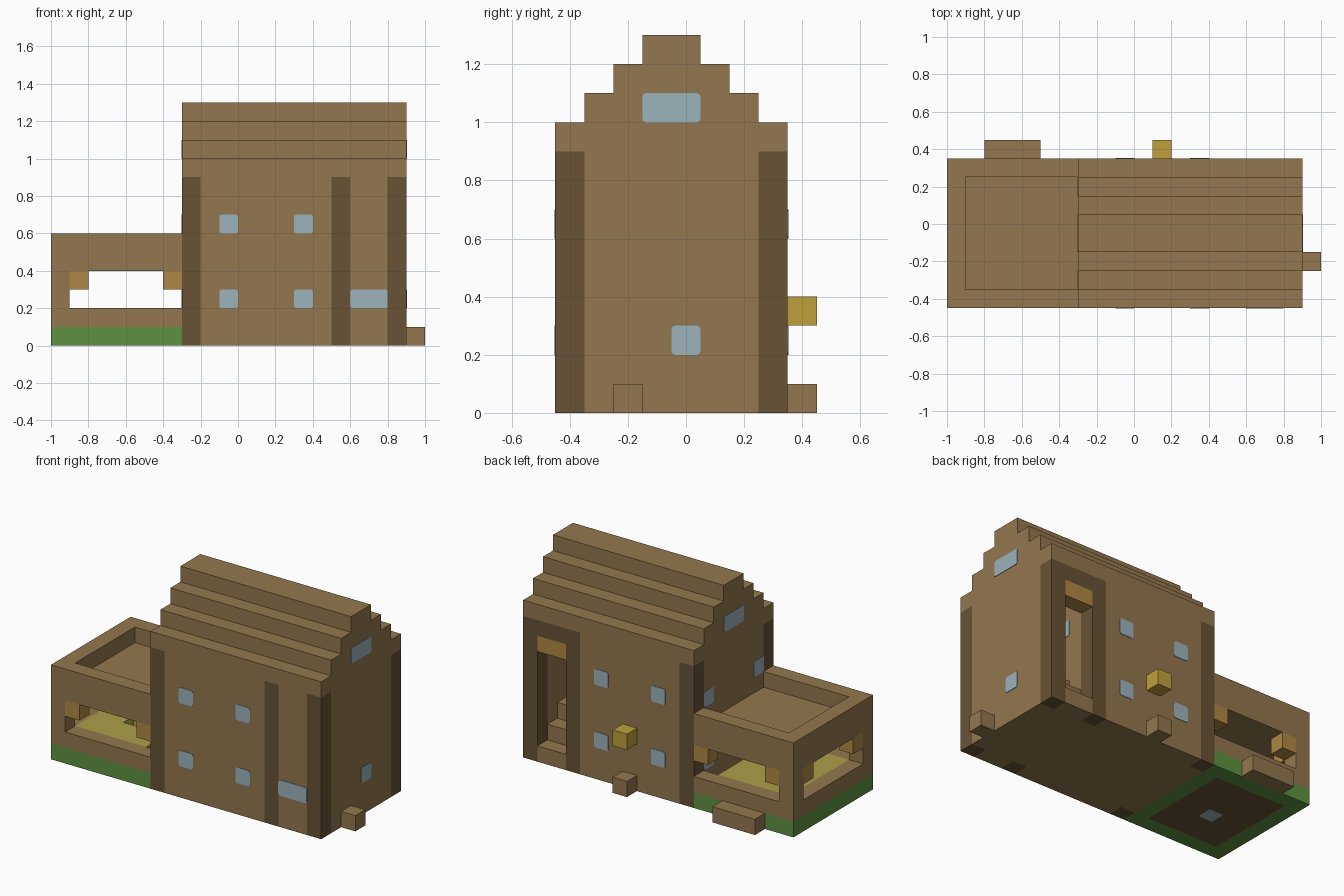
import bpy, bmesh
from mathutils import Vector

if "Cube" in bpy.data.objects:
    bpy.data.objects.remove(bpy.data.objects["Cube"])


def material(name, r, g, b):
    def linear(c):
        c /= 255
        return c / 12.92 if c <= 0.04045 else ((c + 0.055) / 1.055) ** 2.4
    m = bpy.data.materials.new(name)
    color = (linear(r), linear(g), linear(b), 1)
    m.use_nodes = True
    m.node_tree.nodes["Principled BSDF"].inputs["Base Color"].default_value = color
    m.diffuse_color = color
    return m


PLANK = material("plank brown", 147, 119, 78)
LOG = material("dark log", 104, 82, 53)
GLASS = material("pale blue", 156, 179, 187)
GRASS = material("grass green", 94, 145, 64)
TRIM = material("orange wood", 175, 135, 68)
GOLD = material("lamp gold", 191, 160, 60)
CROP = material("crop yellow", 172, 158, 72)


def add_box(bm, box):
    x0, x1, y0, y1, z0, z1 = box
    verts = bmesh.ops.create_cube(bm, size=1)["verts"]
    for v in verts:
        v.co = Vector((x1 if v.co.x > 0 else x0,
                       y1 if v.co.y > 0 else y0,
                       z1 if v.co.z > 0 else z0))


def finish(name, bm, mat):
    mesh = bpy.data.meshes.new(name)
    bm.to_mesh(mesh)
    bm.free()
    mesh.materials.append(mat)
    obj = bpy.data.objects.new(name, mesh)
    bpy.context.collection.objects.link(obj)
    return obj


def blocks(name, mat, *boxes):
    bm = bmesh.new()
    for box in boxes:
        add_box(bm, box)
    return finish(name, bm, mat)


def frame(outer, inner, z0, z1):
    """Boxes filling the floor area between two rectangles."""
    a, b, c, d = outer
    e, f, g, h = inner
    parts = [(a, b, c, g, z0, z1), (a, b, h, d, z0, z1), (a, e, g, h, z0, z1)]
    if f < b:
        parts.append((f, b, g, h, z0, z1))
    return parts


def pane(name, axis, at, lo, hi, z):
    """Thin rounded glass plate on a wall facing the given axis."""
    t = 0.003
    span = (at - t, at + t)
    box = (*span, lo, hi, z, z + 0.1) if axis == 0 else (lo, hi, *span, z, z + 0.1)
    bm = bmesh.new()
    add_box(bm, box)
    edges = [e for e in bm.edges
             if abs((e.verts[0].co - e.verts[1].co)[axis]) > t]
    bmesh.ops.bevel(bm, geom=edges, offset=0.012, segments=2, profile=0.5,
                    affect='EDGES')
    finish(name, bm, GLASS)


FRONT, BACK = -0.45, 0.35
IN_F, IN_B = -0.35, 0.25

# Log posts at the corners and beside the stair room
for side, y0, y1 in (("front", FRONT, IN_F), ("back", IN_B, BACK)):
    for i, x in enumerate((-0.3, 0.5, 0.8)):
        blocks(f"{side}_post_{i + 1}", LOG, (x, x + 0.1, y0, y1, 0, 0.9))
    blocks(f"{side}_wall", PLANK, (-0.2, 0.5, y0, y1, 0, 0.9))
blocks("stair_room_front_wall", PLANK, (0.6, 0.8, FRONT, IN_F, 0, 0.9))

# Gable walls, partition, floor and ceiling
blocks("west_wall", PLANK, (-0.3, -0.2, IN_F, IN_B, 0, 0.9))
blocks("east_wall", PLANK, (0.8, 0.9, IN_F, IN_B, 0, 0.9))
blocks("partition_wall", PLANK, (0.5, 0.6, IN_F, IN_B, 0, 0.9))
blocks("house_floor", PLANK, (-0.2, 0.5, IN_F, IN_B, 0, 0.1),
       (0.6, 0.8, IN_F, IN_B, 0, 0.1))
blocks("stair_room_ceiling", PLANK, (0.6, 0.8, IN_F, IN_B, 0.8, 0.9))

# Doorway
blocks("door_lintel", LOG, (0.6, 0.8, IN_B, BACK, 0.8, 0.9))
blocks("door_trim", TRIM, (0.6, 0.8, IN_B, BACK, 0.7, 0.8))
blocks("door_threshold", PLANK, (0.6, 0.8, IN_B, BACK, 0, 0.1))

# Staircase rising from the door
blocks("staircase", PLANK, *[
    (0.6, 0.8, IN_B - 0.1 * (i + 1), IN_B - 0.1 * i, 0.1, 0.2 + 0.1 * i)
    for i in range(6)])

# Stepped roof
for i in range(4):
    blocks(f"roof_tier_{i + 1}", PLANK,
           (-0.3, 0.9, FRONT + 0.1 * i, BACK - 0.1 * i,
            0.9 + 0.1 * i, 1.0 + 0.1 * i))

# Windows
for side, y in (("front", FRONT), ("back", BACK)):
    for x in (-0.1, 0.3):
        for z in (0.2, 0.6):
            pane(f"{side}_window", 1, y, x, x + 0.1, z)
pane("stair_room_window", 1, FRONT, 0.6, 0.8, 0.2)
for x in (-0.3, 0.9):
    pane("gable_window", 0, x, -0.15, 0.05, 1.0)
pane("east_window", 0, 0.9, -0.05, 0.05, 0.2)
for y in (-0.35, 0.15):
    for z in (0.2, 0.6):
        pane("west_window", 0, -0.3, y, y + 0.1, z)
pane("partition_window", 0, 0.6, 0.05, 0.15, 0.6)

# Annex ground: grass border, soil bed, water cell and crop
annex = (-1.0, -0.3, FRONT, BACK)
bed = (-0.9, -0.4, IN_F, IN_B)
pool = (-0.7, -0.6, -0.15, -0.05)
blocks("grass_border", GRASS, *frame(annex, bed, 0, 0.1))
blocks("soil_bed", LOG, *frame(bed, pool, 0, 0.1))
blocks("water", GLASS, (*pool, 0, 0.1))
blocks("crop", CROP, *frame(bed, pool, 0.1, 0.2))

# Annex walls, flat roof and rim
room = (-0.9, -0.3, IN_F, IN_B)
blocks("annex_low_wall", PLANK, *frame(annex, room, 0.1, 0.2))
blocks("annex_pillars", PLANK, (-1, -0.9, FRONT, IN_F, 0.2, 0.4),
       (-1, -0.9, IN_B, BACK, 0.2, 0.4))
blocks("annex_roof", PLANK, (*annex, 0.4, 0.5))
blocks("annex_rim", PLANK, *frame(annex, room, 0.5, 0.6))

# Corner brackets in the annex openings
for y0, y1 in ((FRONT, IN_F), (IN_B, BACK)):
    for x in (-0.9, -0.4):
        blocks("opening_bracket", TRIM, (x, x + 0.1, y0, y1, 0.3, 0.4))
for y in (IN_F, IN_B - 0.1):
    blocks("side_bracket", TRIM, (-1, -0.9, y, y + 0.1, 0.3, 0.4))

# Outdoor blocks and lamp
blocks("east_step", PLANK, (0.9, 1.0, -0.25, -0.15, 0, 0.1))
blocks("annex_step", PLANK, (-0.8, -0.5, BACK, 0.45, 0, 0.1))
blocks("back_step", PLANK, (0.1, 0.2, BACK, 0.45, 0, 0.1))
blocks("lamp", GOLD, (0.1, 0.2, BACK, 0.45, 0.3, 0.4))
